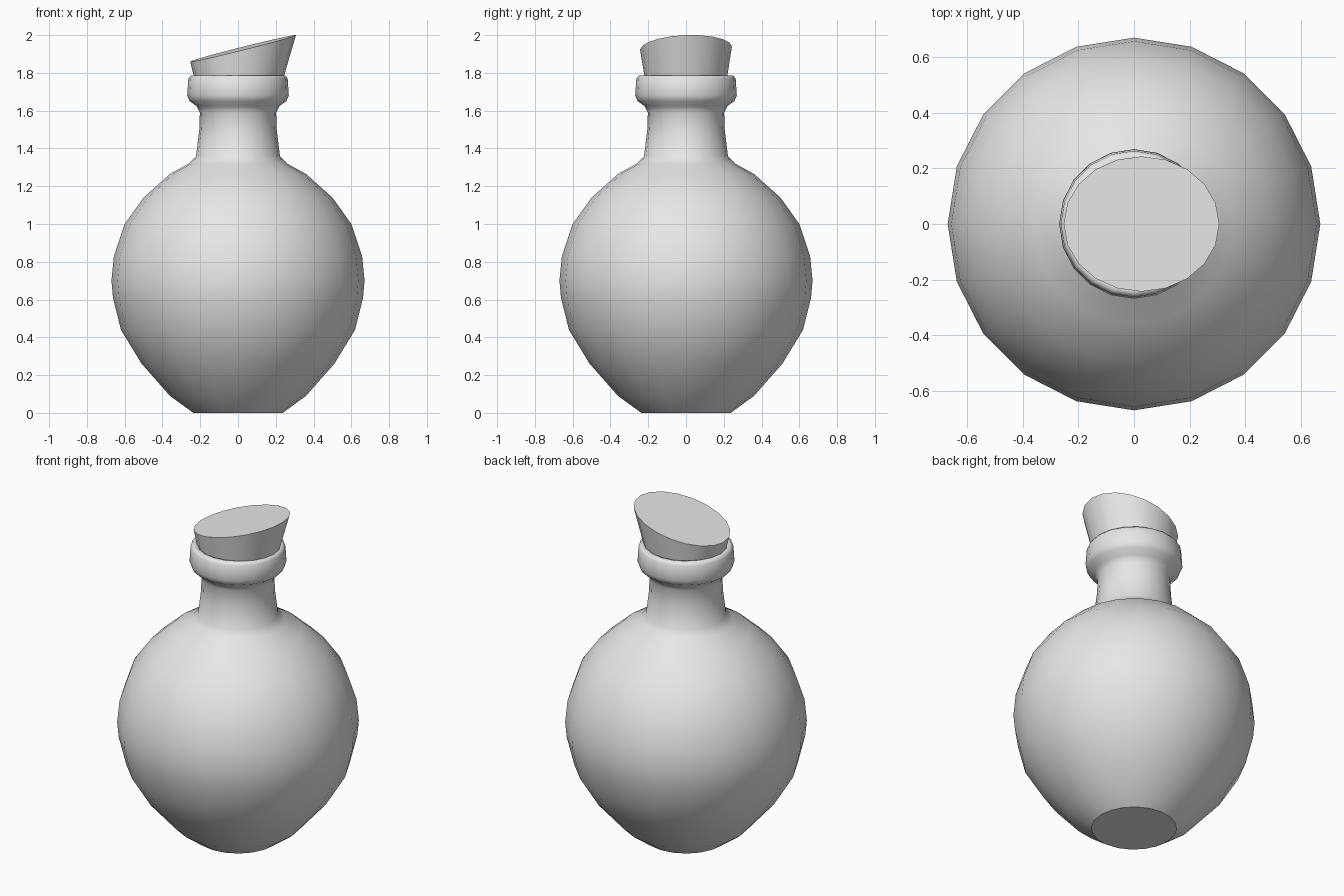
import bpy, bmesh
from math import sin, cos, pi

SIDES = 20

if "Cube" in bpy.data.objects:
    bpy.data.objects.remove(bpy.data.objects["Cube"], do_unlink=True)

# One plain grey for everything
grey = bpy.data.materials.new("plain_grey")
grey.use_nodes = True
grey.diffuse_color = (0.8, 0.8, 0.8, 1)
grey.node_tree.nodes["Principled BSDF"].inputs["Base Color"].default_value = (0.8, 0.8, 0.8, 1)


def ring(rx, z, ry=None, cx=0.0, tilt_x=0.0, tilt_y=0.0):
    """Points of one horizontal or tilted ring."""
    ry = rx if ry is None else ry
    points = []
    for i in range(SIDES):
        a = 2 * pi * i / SIDES
        x, y = rx * cos(a), ry * sin(a)
        points.append((cx + x, y, z + tilt_x * x + tilt_y * y))
    return points


def loft(name, rings, cap_top):
    """Smooth skin through the rings, with flat sharp-edged caps."""
    bm = bmesh.new()
    loops = [[bm.verts.new(p) for p in r] for r in rings]
    for low, high in zip(loops, loops[1:]):
        for i in range(SIDES):
            j = (i + 1) % SIDES
            bm.faces.new((low[i], low[j], high[j], high[i])).smooth = True
    caps = [bm.faces.new(loops[0][::-1])]
    if cap_top:
        caps.append(bm.faces.new(loops[-1]))
    for cap in caps:
        for edge in cap.edges:
            edge.smooth = False
    mesh = bpy.data.meshes.new(name)
    bm.to_mesh(mesh)
    bm.free()
    mesh.materials.append(grey)
    obj = bpy.data.objects.new(name, mesh)
    bpy.context.collection.objects.link(obj)
    return obj


# Bottle: round belly, narrow neck, rolled lip, mouth turned inwards
profile = [
    (0.237, 0), (0.36, 0.09), (0.51, 0.26), (0.62, 0.44), (0.662, 0.61),
    (0.67, 0.70), (0.657, 0.83), (0.6, 1.0), (0.5, 1.14), (0.36, 1.265),
    (0.26, 1.32), (0.222, 1.36), (0.205, 1.5), (0.202, 1.59), (0.22, 1.625),
    (0.256, 1.65), (0.269, 1.68), (0.263, 1.77), (0.25, 1.787),
    (0.225, 1.785), (0.19, 1.68),
]
loft("bottle", [ring(r, z) for r, z in profile], cap_top=False)

# Stopper: tapered plug with a slanted top
loft("stopper", [
    ring(0.19, 1.6),
    ring(0.28, 1.93, ry=0.243, cx=0.027, tilt_x=0.25, tilt_y=0.035),
], cap_top=True)
